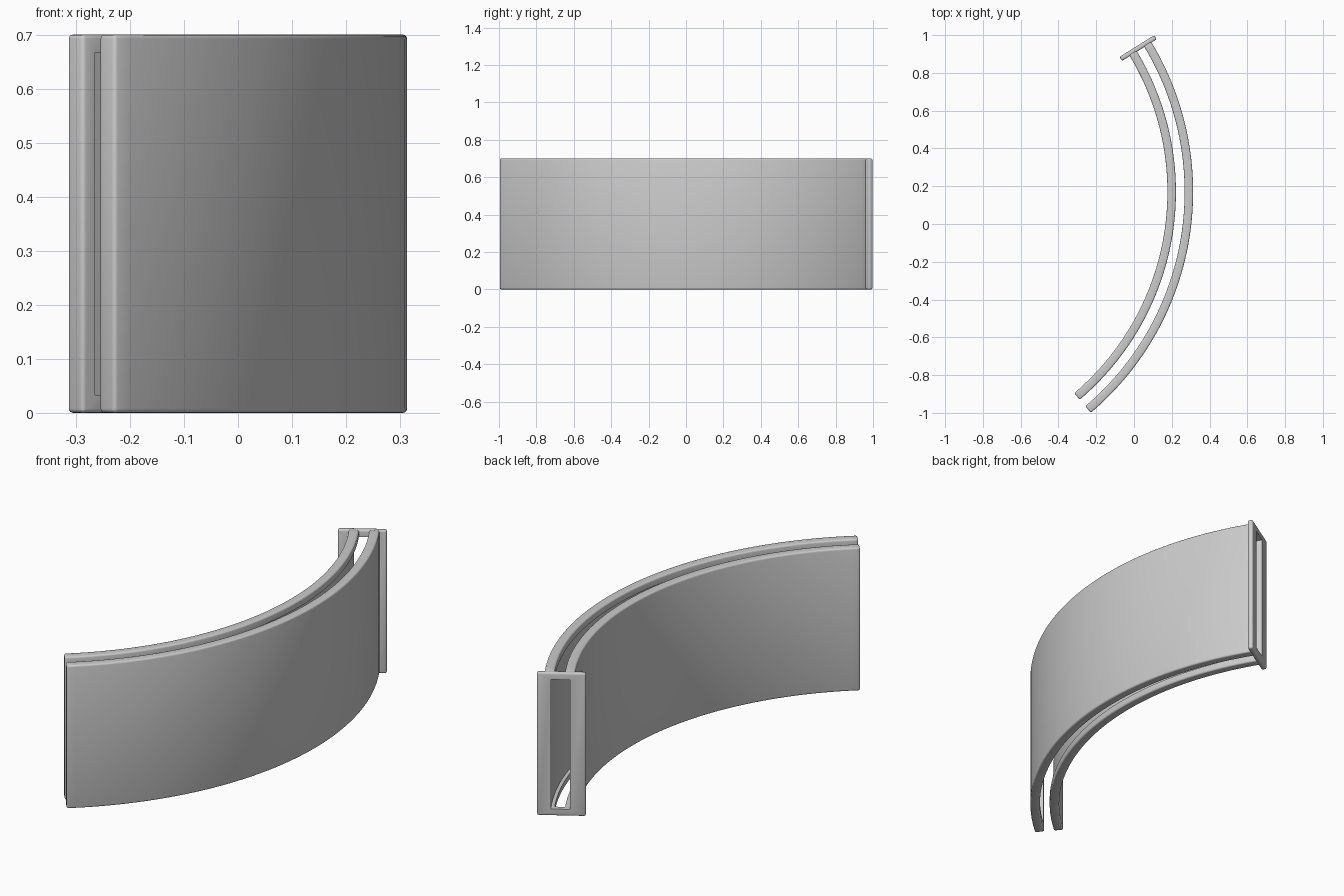
import bpy, bmesh, math
from mathutils import Matrix

if "Cube" in bpy.data.objects:
    bpy.data.objects.remove(bpy.data.objects["Cube"])

CX, CY = -1.22, 0.17          # centre of the curved walls
A0, A1 = -49.7, 32.0          # angles of the free end and the framed end
H = 0.70

grey = bpy.data.materials.new("plain grey")
grey.diffuse_color = (0.6, 0.6, 0.6, 1)
grey.use_nodes = True
grey.node_tree.nodes["Principled BSDF"].inputs["Base Color"].default_value = grey.diffuse_color


def make_object(name, bm):
    bmesh.ops.recalc_face_normals(bm, faces=bm.faces)
    me = bpy.data.meshes.new(name)
    bm.to_mesh(me)
    bm.free()
    me.materials.append(grey)
    ob = bpy.data.objects.new(name, me)
    bpy.context.collection.objects.link(ob)
    return ob


def arc_block(name, r0, r1, z0, z1, a0, a1, n=56):
    """Rectangular section swept along an arc."""
    bm = bmesh.new()
    rings = []
    for i in range(n + 1):
        a = math.radians(a0 + (a1 - a0) * i / n)
        rings.append([bm.verts.new((CX + r * math.cos(a), CY + r * math.sin(a), z))
                      for r, z in ((r0, z0), (r1, z0), (r1, z1), (r0, z1))])
    for p, q in zip(rings, rings[1:]):
        for k in range(4):
            bm.faces.new((p[k], p[(k + 1) % 4], q[(k + 1) % 4], q[k]))
    bm.faces.new(rings[0])
    bm.faces.new(rings[-1])
    return make_object(name, bm)


# two concentric curved walls
inner_wall = arc_block("inner_wall", 1.397, 1.442, 0, H, A0, A1 - 0.6)
outer_wall = arc_block("outer_wall", 1.488, 1.533, 0, H, A0, A1 - 0.6)

# flat end plate, wider than the pair of walls
bm = bmesh.new()
bmesh.ops.create_cube(bm, size=1)
bm.transform(Matrix.Translation((CX, CY, 0)) @ Matrix.Rotation(math.radians(A1), 4, 'Z')
             @ Matrix.Translation((1.457, -0.0125, H / 2))
             @ Matrix.Diagonal((0.217, 0.025, H, 1)))
end_frame = make_object("end_frame", bm)

# pocket that opens the plate and hollows the facing sides of the walls
cutter = arc_block("pocket_cutter", 1.42, 1.504, 0.033, H - 0.033, A0 + 1.2, A1 + 4)
cutter.hide_render = True

parts = (inner_wall, outer_wall, end_frame)
for ob in parts:
    bev = ob.modifiers.new("round_edges", 'BEVEL')
    bev.width = 0.008
    bev.segments = 3
    bev.limit_method = 'ANGLE'
    bev.angle_limit = math.radians(40)
    cut = ob.modifiers.new("pocket", 'BOOLEAN')
    cut.operation = 'DIFFERENCE'
    cut.solver = 'EXACT'
    cut.object = cutter

# bake the modifiers, then drop the cutter
bpy.context.view_layer.update()
deps = bpy.context.evaluated_depsgraph_get()
baked = [bpy.data.meshes.new_from_object(ob.evaluated_get(deps)) for ob in parts]
for ob, me in zip(parts, baked):
    ob.modifiers.clear()
    ob.data = me
bpy.data.objects.remove(cutter)

# smooth shading with sharp pocket edges
bpy.ops.object.select_all(action='DESELECT')
for ob in parts:
    ob.select_set(True)
bpy.context.view_layer.objects.active = inner_wall
bpy.ops.object.shade_smooth_by_angle(angle=math.radians(35))
